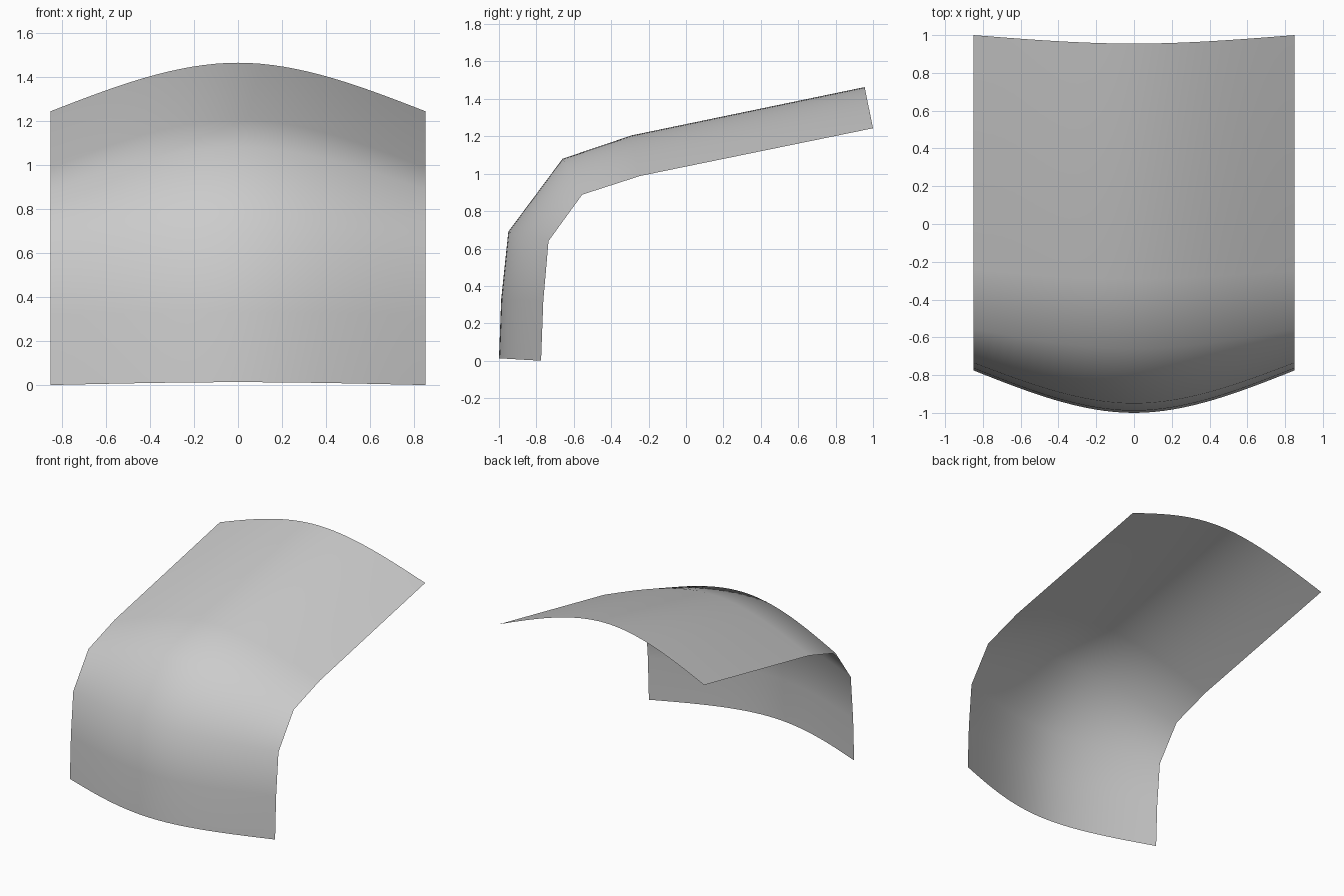
import bpy, bmesh
from mathutils import Vector

if "Cube" in bpy.data.objects:
    bpy.data.objects.remove(bpy.data.objects["Cube"])

HALF_WIDTH = 0.85
COLUMNS = 32

# Side profile (y, z) along the crown line and along the side edges
crown = [(-1.0, 0.013), (-0.988, 0.33), (-0.95, 0.69), (-0.66, 1.08), (-0.29, 1.205), (0.955, 1.463)]
edge = [(-0.775, 0.0), (-0.763, 0.32), (-0.735, 0.64), (-0.555, 0.888), (-0.245, 0.988), (1.0, 1.243)]

# Curved panel: each row bows from the crown to the edges
bm = bmesh.new()
rows = []
for c, e in zip(crown, edge):
    row = []
    for i in range(COLUMNS + 1):
        u = 2 * i / COLUMNS - 1
        a = abs(u)
        drop = (3 * a * a - a ** 3) / 2
        p = Vector(c).lerp(Vector(e), drop)
        row.append(bm.verts.new((u * HALF_WIDTH, p.x, p.y)))
    rows.append(row)

for lower, upper in zip(rows, rows[1:]):
    for i in range(COLUMNS):
        face = bm.faces.new((lower[i], lower[i + 1], upper[i + 1], upper[i]))
        face.smooth = True

mesh = bpy.data.meshes.new("curved_panel")
bm.to_mesh(mesh)
bm.free()
panel = bpy.data.objects.new("curved_panel", mesh)
bpy.context.collection.objects.link(panel)
